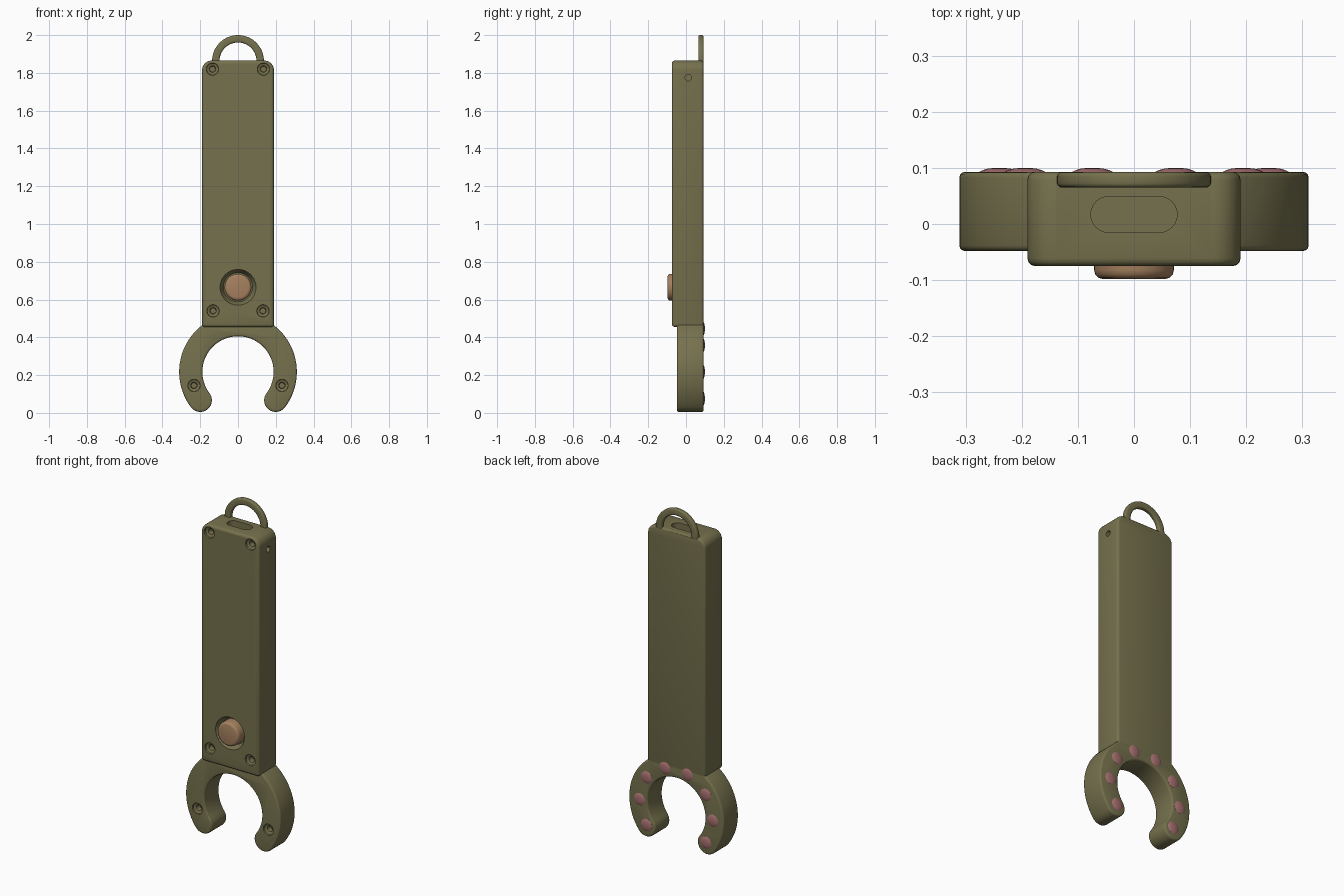
import bpy, bmesh
from math import sin, cos, radians, pi
from mathutils import Matrix

if "Cube" in bpy.data.objects:
    bpy.data.objects.remove(bpy.data.objects["Cube"])


def material(name, rgb):
    m = bpy.data.materials.new(name)
    m.diffuse_color = (*rgb, 1)
    m.use_nodes = True
    m.node_tree.nodes["Principled BSDF"].inputs["Base Color"].default_value = m.diffuse_color
    return m


OLIVE = material("olive", (0.18, 0.165, 0.075))
TAN = material("tan", (0.38, 0.22, 0.115))
PINK = material("pink", (0.38, 0.16, 0.16))


def arc(cx, cz, r, a0, a1, n):
    return [(cx + r * cos(radians(a0 + (a1 - a0) * i / n)),
             cz + r * sin(radians(a0 + (a1 - a0) * i / n))) for i in range(n + 1)]


def finish(bm, name, mat):
    bmesh.ops.recalc_face_normals(bm, faces=bm.faces)
    me = bpy.data.meshes.new(name)
    bm.to_mesh(me)
    bm.free()
    ob = bpy.data.objects.new(name, me)
    bpy.context.collection.objects.link(ob)
    me.materials.append(mat)
    return ob


def activate(ob):
    bpy.ops.object.select_all(action='DESELECT')
    ob.select_set(True)
    bpy.context.view_layer.objects.active = ob


def prism(name, pts, y0, y1, mat=OLIVE, bevel=0):
    """Outline in x/z, extruded along y, with optional rounded rims."""
    bm = bmesh.new()
    f = bm.faces.new([bm.verts.new((x, y0, z)) for x, z in pts])
    ext = bmesh.ops.extrude_face_region(bm, geom=[f])['geom']
    bmesh.ops.translate(bm, vec=(0, y1 - y0, 0),
                        verts=[g for g in ext if isinstance(g, bmesh.types.BMVert)])
    ob = finish(bm, name, mat)
    if bevel:
        m = ob.modifiers.new("rim", 'BEVEL')
        m.width, m.segments = bevel, 3
        m.limit_method, m.angle_limit = 'ANGLE', radians(40)
        activate(ob)
        bpy.ops.object.modifier_apply(modifier=m.name)
    return ob


def lathe(name, prof, loc, mat=OLIVE, rot=Matrix(), n=32):
    """Spin an (r, y) profile about the y axis, capping both ends."""
    bm = bmesh.new()
    rings = [[bm.verts.new((r * cos(2 * pi * i / n), y, r * sin(2 * pi * i / n)))
              for i in range(n)] for r, y in prof]
    for a, b in zip(rings, rings[1:]):
        for i in range(n):
            bm.faces.new((a[i], a[(i + 1) % n], b[(i + 1) % n], b[i]))
    bm.faces.new(rings[0])
    bm.faces.new(rings[-1])
    bm.transform(Matrix.Translation(loc) @ rot)
    return finish(bm, name, mat)


def boolean(target, tool, op):
    m = target.modifiers.new(op, 'BOOLEAN')
    m.operation, m.object, m.solver = op, tool, 'EXACT'
    activate(target)
    bpy.ops.object.modifier_apply(modifier=m.name)
    bpy.data.objects.remove(tool)


# handle with rounded top corners
body = prism("handle_body", [(-0.19, 0.455), (0.19, 0.455)]
             + arc(0.14, 1.815, 0.05, 0, 90, 8) + arc(-0.14, 1.815, 0.05, 90, 180, 8),
             -0.075, 0.093, bevel=0.014)

# open ring head with rounded tips
CZ, END = 0.217, -37
mid, tip = 0.25, 0.0615
tx, tz = mid * cos(radians(END)), CZ + mid * sin(radians(END))
outline = arc(0, CZ, mid + tip, END, 180 - END, 72)
outline += arc(-tx, tz, tip, 180 - END, 360 - END, 14)[1:]
outline += arc(0, CZ, mid - tip, 180 - END, END, 72)[1:]
outline += arc(tx, tz, tip, END - 180, END, 14)[1:-1]
head = prism("ring_head", outline, -0.048, 0.0928, bevel=0.01)
boolean(body, head, 'UNION')

# lanyard loop
loop = prism("lanyard_loop", arc(0, 1.863, 0.137, -5, 185, 40)
             + arc(0, 1.863, 0.098, 185, -5, 40), 0.065, 0.0926, bevel=0.008)
boolean(body, loop, 'UNION')

# countersunk screw holes
screw = [(0.036, -0.02), (0.033, 0.0), (0.031, 0.008), (0.017, 0.014), (0.015, 0.045)]
for s in (-1, 1):
    for x, y, z in ((0.135, -0.075, 1.82), (0.132, -0.075, 0.54), (0.233, -0.048, 0.145)):
        boolean(body, lathe("screw_cutter", screw, (s * x, y, z)), 'DIFFERENCE')

# button recess, side pin hole, charging slot
boolean(body, lathe("recess_cutter", [(0.097, -0.02), (0.095, 0.0), (0.077, 0.035)],
                    (0, -0.075, 0.665), n=48), 'DIFFERENCE')
boolean(body, lathe("pin_cutter", [(0.017, -0.06), (0.017, 0.05)], (0.19, 0.012, 1.775),
                    rot=Matrix.Rotation(pi / 2, 4, 'Z')), 'DIFFERENCE')
slot = prism("slot_cutter", arc(0.045, 0, 0.032, -90, 90, 12)
             + arc(-0.045, 0, 0.032, 90, 270, 12), -0.06, 0.06)
slot.data.transform(Matrix.Translation((0, 0.017, 1.865)) @ Matrix.Rotation(pi / 2, 4, 'X'))
boolean(body, slot, 'DIFFERENCE')

# push button
button = lathe("push_button", [(0.055, -0.098), (0.063, -0.096), (0.069, -0.090),
                               (0.071, -0.082), (0.071, -0.03)], (0, 0, 0.665), TAN, n=48)

# domed contacts on the back of the ring
dome = [(0.036, 0.085), (0.036, 0.093), (0.030, 0.096), (0.021, 0.0985),
        (0.011, 0.0997), (0.002, 0.1)]
dots = [lathe("contact_dot", dome, (0.24 * cos(radians(a)), 0, CZ + 0.24 * sin(radians(a))),
              PINK, n=24) for a in range(-36, 217, 36)]

for ob in [body, button] + dots:
    activate(ob)
    bpy.ops.object.shade_smooth_by_angle(angle=radians(32))
